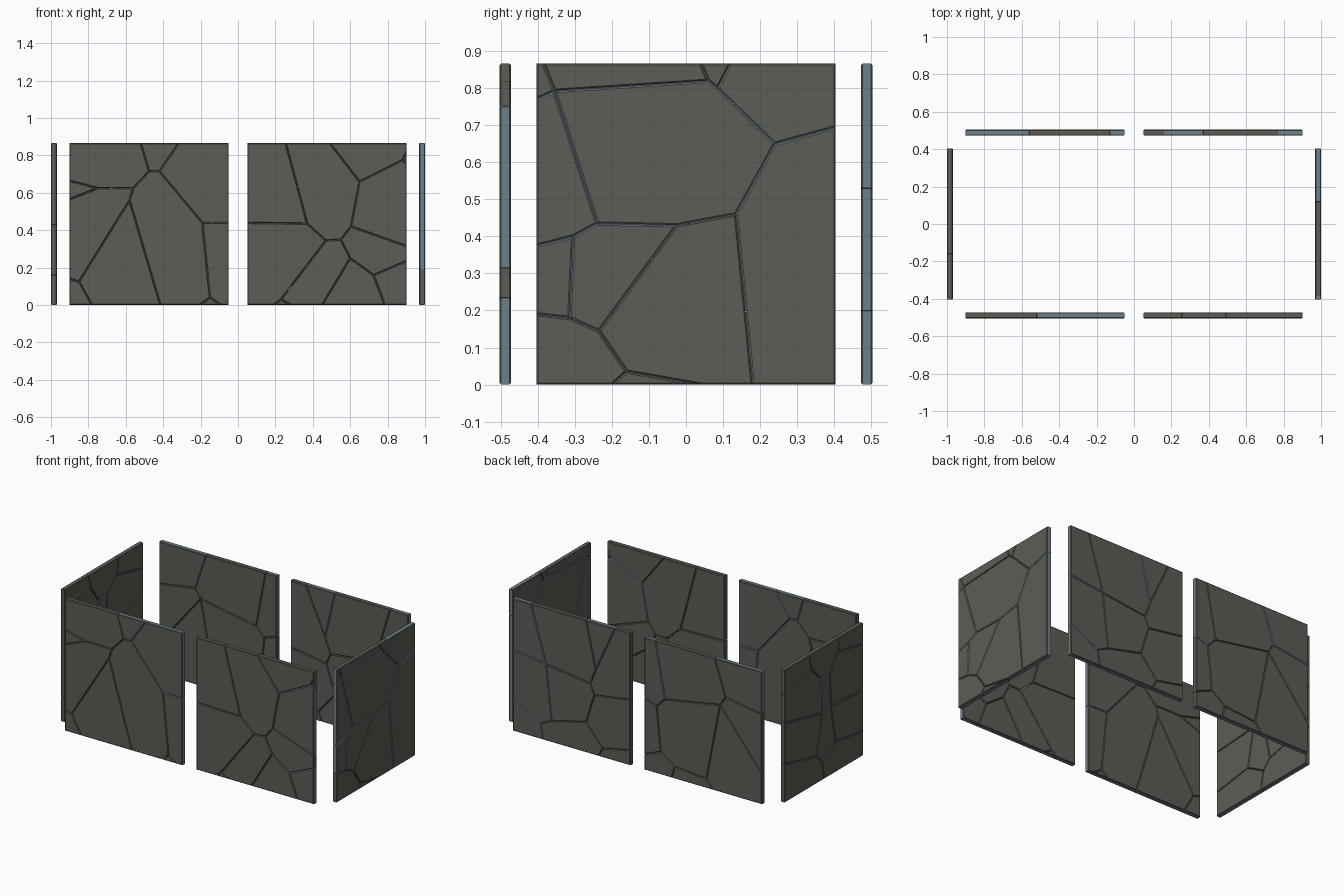
import bpy, bmesh, math
from mathutils import Vector

if "Cube" in bpy.data.objects:
    bpy.data.objects.remove(bpy.data.objects["Cube"])

H = 0.867        # panel height
GAP = 0.0008     # half the open joint between stones
BEVEL = 0.004    # chamfer on every stone
W = 0.405        # half width of the end panels


def material(name, rgb):
    m = bpy.data.materials.new(name)
    m.diffuse_color = (*rgb, 1)
    m.use_nodes = True
    m.node_tree.nodes["Principled BSDF"].inputs["Base Color"].default_value = m.diffuse_color
    return m


STONE = material("olive grey stone", (0.104, 0.11, 0.09))
EDGE = material("blue grey stone edge", (0.15, 0.215, 0.26))


def stone_cells(u0, u1, cracks):
    """Split the panel rectangle into the polygons enclosed by the crack lines."""
    links = {}

    def link(a, b):
        links.setdefault(a, set()).add(b)
        links.setdefault(b, set()).add(a)

    for path in cracks:
        for a, b in zip(path, path[1:]):
            link(a, b)
    rim = {p for p in links if p[0] in (u0, u1) or p[1] in (0, H)}
    rim |= {(u, v) for u in (u0, u1) for v in (0, H)}
    mid = (u0 + u1) / 2
    rim = sorted(rim, key=lambda p: math.atan2(p[1] - H / 2, p[0] - mid))
    for a, b in zip(rim, rim[1:] + rim[:1]):
        link(a, b)
    order = {p: sorted(q, key=lambda n: math.atan2(n[1] - p[1], n[0] - p[0]))
             for p, q in links.items()}
    seen, cells = set(), []
    for a in order:
        for b in order[a]:
            loop, e = [], (a, b)
            while e not in seen:
                seen.add(e)
                loop.append(e[0])
                ring = order[e[1]]
                e = (e[1], ring[ring.index(e[0]) - 1])
            area = sum(p[0] * q[1] - q[0] * p[1]
                       for p, q in zip(loop, loop[1:] + loop[:1]))
            if len(loop) > 2 and area > 0:
                cells.append(loop)
    return cells


def inset(loop, d):
    out = []
    for i, p in enumerate(loop):
        a, b, c = Vector(loop[i - 1]), Vector(p), Vector(loop[(i + 1) % len(loop)])
        e, f = (b - a).normalized(), (c - b).normalized()
        n, m = Vector((-e.y, e.x)), Vector((-f.y, f.x))
        out.append(b + (n + m) * (d / (1 + n.dot(m))))
    return out


def inside(pt, loop):
    return all((q[0] - p[0]) * (pt[1] - p[1]) > (q[1] - p[1]) * (pt[0] - p[0])
               for p, q in zip(loop, loop[1:] + loop[:1]))


def panel(name, axis, d0, d1, u0, u1, cracks, blue):
    """Slab of chamfered stones; blue lists points in stones with blue edges."""
    bm = bmesh.new()
    layers = [(d0, GAP + BEVEL), (d0 + BEVEL, GAP), (d1 - BEVEL, GAP), (d1, GAP + BEVEL)]
    for loop in stone_cells(u0, u1, cracks):
        tint = any(inside(p, loop) for p in blue)
        rings = []
        for d, s in layers:
            rings.append([bm.verts.new((p.x, d, p.y) if axis == "y" else (d, p.x, p.y))
                          for p in inset(loop, s)])
        bm.faces.new(rings[0])
        bm.faces.new(rings[-1])
        n = len(loop)
        for k in range(3):
            r, t = rings[k], rings[k + 1]
            for i in range(n):
                j = (i + 1) % n
                (ua, va), (ub, vb) = loop[i], loop[j]
                base = va == vb == 0
                rim = base or va == vb == H or (ua == ub and ua in (u0, u1))
                # outer chamfers stay stone coloured, undersides are all blue
                f = bm.faces.new((r[i], r[j], t[j], t[i]))
                f.material_index = int((tint or base) and (k == 1 or not rim))
    bmesh.ops.recalc_face_normals(bm, faces=bm.faces)
    me = bpy.data.meshes.new(name)
    bm.to_mesh(me)
    bm.free()
    me.materials.append(STONE)
    me.materials.append(EDGE)
    bpy.context.collection.objects.link(bpy.data.objects.new(name, me))


# Front wall
panel("front_left_panel", "y", -.504, -.472, -.902, -.05, [
    [(-.52, H), (-.475, .715), (-.42, .715), (-.315, H)],
    [(-.475, .715), (-.56, .625), (-.75, .625), (-.902, .665)],
    [(-.75, .625), (-.902, .565)],
    [(-.56, .625), (-.58, .56), (-.85, .125), (-.902, .14)],
    [(-.85, .125), (-.78, 0)], [(-.58, .56), (-.415, 0)],
    [(-.42, .715), (-.19, .44), (-.05, .44)],
    [(-.19, .44), (-.15, .04), (-.205, 0)], [(-.15, .04), (-.09, 0)],
], [(-.42, .8), (-.2, .7), (-.1, .3)])

panel("front_right_panel", "y", -.504, -.472, .05, .902, [
    [(.255, H), (.37, .435), (.05, .44)],
    [(.49, H), (.65, .66), (.88, .775), (.902, .82)], [(.88, .775), (.902, .75)],
    [(.65, .66), (.605, .42), (.902, .315)],
    [(.605, .42), (.55, .35), (.47, .345), (.37, .435)],
    [(.55, .35), (.6, .25), (.725, .16), (.902, .235)],
    [(.725, .16), (.785, 0)], [(.6, .25), (.45, 0)],
    [(.47, .345), (.23, .03), (.19, 0)], [(.23, .03), (.285, 0)],
], [(.8, .5), (.87, .1)])

# Back wall
panel("back_left_panel", "y", .472, .504, -.902, -.05, [
    [(-.56, H), (-.64, .63), (-.902, .59)],
    [(-.64, .63), (-.6, .57), (-.2, .5), (-.13, H)],
    [(-.2, .5), (-.14, .44), (-.05, .47)],
    [(-.14, .44), (-.17, .15), (-.05, .1)],
    [(-.17, .15), (-.27, .08), (-.25, 0)],
    [(-.27, .08), (-.5, .06), (-.6, .57), (-.902, .2)], [(-.5, .06), (-.55, 0)],
], [(-.75, .75), (-.08, .7)])

panel("back_right_panel", "y", .472, .504, .05, .902, [
    [(.77, H), (.66, .5), (.902, .53)],
    [(.66, .5), (.34, .46), (.3, .56), (.37, H)], [(.3, .56), (.16, H)],
    [(.34, .46), (.31, .39), (.05, .43)],
    [(.31, .39), (.37, .2), (.62, .14), (.66, .5)],
    [(.37, .2), (.25, .06), (.05, .1)], [(.25, .06), (.28, 0)],
    [(.62, .14), (.7, .1), (.902, .2)], [(.7, .1), (.68, 0)],
], [(.28, .8), (.85, .7), (.8, .4), (.85, .05)])

# End walls
panel("right_end_panel", "x", .968, 1, -W, W, [
    [(-.385, H), (-.355, .793), (-W, .77)],
    [(-.355, .793), (.06, .82), (.04, H)],
    [(.06, .82), (.085, .8), (.12, H)],
    [(.085, .8), (.24, .65), (W, .695)],
    [(.24, .65), (.135, .46), (.18, 0)],
    [(.135, .46), (-.025, .43), (-.24, .435), (-.355, .793)],
    [(-.24, .435), (-.305, .4), (-W, .375)],
    [(-.305, .4), (-.315, .18), (-W, .19)],
    [(-.315, .18), (-.235, .145), (-.025, .43)],
    [(-.235, .145), (-.16, .035), (-.2, 0)], [(-.16, .035), (.04, 0)],
], [(.3, .75), (.3, .3), (-.36, .3), (-.35, .6), (-.393, .83), (0, .65), (-.2, .3)])

panel("left_end_panel", "x", -1, -.968, -W, W, [
    [(.02, .44), (.03, .67), (-.06, .67), (-.07, .45), (.02, .44)],
    [(.03, .67), (.13, .76), (.15, H)], [(.13, .76), (W, .7)],
    [(-.06, .67), (-.14, .78), (-.16, H)], [(-.14, .78), (-W, .73)],
    [(.02, .44), (W, .52)], [(-.07, .45), (-W, .43)],
    [(.02, .44), (.08, .18), (W, .25)],
    [(-.07, .45), (-.12, .2), (-W, .16)],
    [(.08, .18), (.02, .12), (-.12, .2)], [(.02, .12), (0, 0)],
], [(-.02, .55)])
